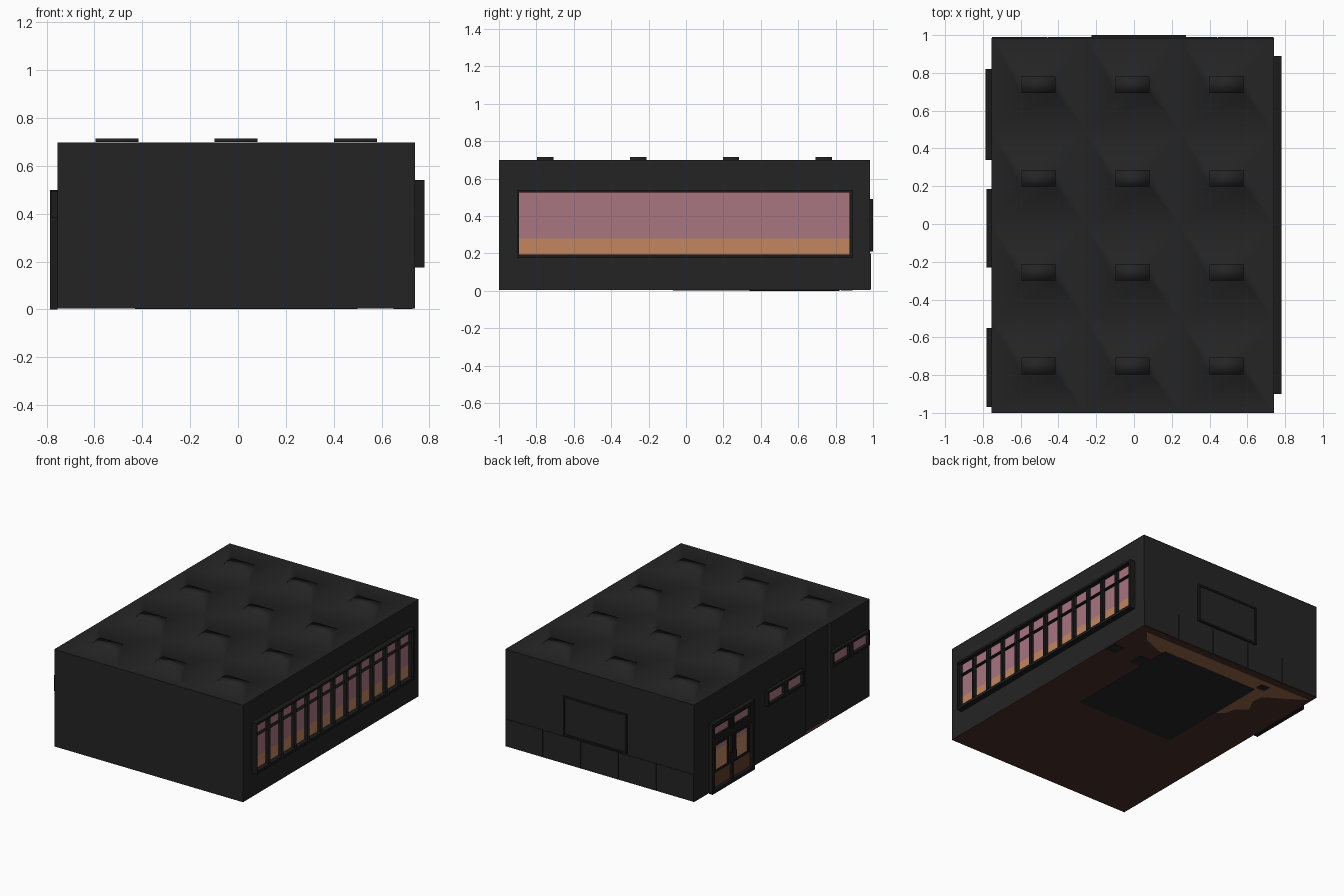
import bpy, bmesh

if "Cube" in bpy.data.objects:
    bpy.data.objects.remove(bpy.data.objects["Cube"])


def srgb(c):
    c /= 255
    return c / 12.92 if c <= 0.04045 else ((c + 0.055) / 1.055) ** 2.4


def mat(name, r, g, b):
    m = bpy.data.materials.new(name)
    m.diffuse_color = (srgb(r), srgb(g), srgb(b), 1)
    m.use_nodes = True
    m.node_tree.nodes["Principled BSDF"].inputs["Base Color"].default_value = m.diffuse_color
    return m


WALL = mat("charcoal wall", 36, 36, 36)
TRIM = mat("black trim", 27, 27, 27)
FLOOR = mat("dark brown floor", 72, 46, 38)
TAN = mat("tan floor patch", 155, 104, 76)
PINK = mat("dusk pink", 168, 117, 128)
ORANGE = mat("dusk orange", 194, 134, 96)
DOOR = mat("door brown", 96, 60, 42)


def finish(name, bm, m):
    bmesh.ops.recalc_face_normals(bm, faces=bm.faces)
    me = bpy.data.meshes.new(name)
    bm.to_mesh(me)
    bm.free()
    me.materials.append(m)
    o = bpy.data.objects.new(name, me)
    bpy.context.collection.objects.link(o)
    return o


def add_box(bm, x, y, z):
    r = bmesh.ops.create_cube(bm, size=1)
    for v in r["verts"]:
        v.co = [a[0] + (c + 0.5) * (a[1] - a[0]) for a, c in zip((x, y, z), v.co)]


def box(name, m, *dims):
    """Each entry of dims is (x range, y range, z range)."""
    bm = bmesh.new()
    for d in dims:
        add_box(bm, *d)
    return finish(name, bm, m)


def frame_x(name, m, x, y, z, w):
    """Rectangular frame lying in the yz plane."""
    (a, b), (c, d) = y, z
    return box(name, m, (x, (a, a + w), z), (x, (b - w, b), z),
               (x, (a + w, b - w), (c, c + w)), (x, (a + w, b - w), (d - w, d)))


def sheets(name, m, quads):
    """Zero thickness faces."""
    bm = bmesh.new()
    for q in quads:
        bm.faces.new([bm.verts.new(p) for p in q])
    return finish(name, bm, m)


X0, X1, Y0, Y1, H = -0.755, 0.74, -1.0, 0.985, 0.70

# Room shell with a shallow pilaster recess in the left wall
box("room_shell", WALL,
    ((X0 + 0.02, X1), (Y0, Y1), (0.006, H - 0.002)),
    ((X0, X0 + 0.02), (Y0, -0.56), (0.006, H - 0.002)),
    ((X0, X0 + 0.02), (-0.28, Y1), (0.006, H - 0.002)))

# Ceiling tiles, each with a raised light housing
bm = bmesh.new()
tw, td = (X1 - X0) / 3, (Y1 - Y0) / 4
for i in range(3):
    for j in range(4):
        xa, ya = X0 + i * tw, Y0 + j * td
        cx, cy = xa + tw / 2, ya + td / 2
        outer = [(xa, ya), (xa + tw, ya), (xa + tw, ya + td), (xa, ya + td)]
        inner = [(cx + sx * 0.09, cy + sy * 0.044)
                 for sx, sy in ((-1, -1), (1, -1), (1, 1), (-1, 1))]
        rings = [[bm.verts.new((*p, z)) for p in r]
                 for r, z in ((outer, H), (inner, H), (inner, H + 0.015))]
        for lo, hi in zip(rings, rings[1:]):
            for k in range(4):
                n = (k + 1) % 4
                bm.faces.new((lo[k], lo[n], hi[n], hi[k]))
        bm.faces.new(rings[2])
tiles = finish("ceiling_tiles", bm, WALL)
for p in tiles.data.polygons:
    p.use_smooth = True
# make the tiles face up
if tiles.data.polygons[0].normal.z < 0:
    tiles.data.flip_normals()

# Floor, its light patch and the dark rug, seen from below
box("floor", FLOOR, ((X0, X1), (Y0, Y1), (0.004, 0.008)))
patch = [(0.67, 0.93), (0.6, 0.85), (0.45, 0.79), (-0.3, 0.79), (-0.3, 0.5),
         (-0.37, 0.4), (-0.42, 0.44), (-0.44, 0.52), (-0.51, 0.58),
         (-0.46, 0.68), (-0.47, 0.76), (-0.6, 0.84), (-0.73, 0.93)]
sheets("floor_patch", TAN, [[(x, y, 0.0025) for x, y in patch[::-1]]])
box("rug", WALL, ((-0.37, 0.41), (-0.07, 0.81), (0.001, 0.006)))
box("floor_feet", WALL, ((0.65, 0.73), (0.58, 0.67), (0.001, 0.006)),
    ((0.4, 0.5), (0.56, 0.66), (0.001, 0.006)),
    ((-0.43, -0.36), (0.83, 0.89), (0.001, 0.006)))

# Long right window: outer frame, sky sheets and hollow mullion fins
GA, GB = -0.893, 0.875
box("right_window_frame", TRIM,
    ((X1, 0.78), (-0.90, 0.89), (0.175, 0.195)),
    ((X1, 0.78), (-0.90, 0.89), (0.525, 0.54)),
    ((X1, 0.78), (-0.90, GA), (0.195, 0.525)),
    ((X1, 0.78), (GB, 0.89), (0.195, 0.525)))


def glass_x(name, m, x, y, z):
    return box(name, m, ((x - 0.002, x + 0.002), y, z))


glass_x("right_sky_upper", PINK, 0.745, (GA, GB), (0.28, 0.525))
glass_x("right_sky_lower", ORANGE, 0.745, (GA, GB), (0.195, 0.28))
fins = []
xa, xb = 0.747, 0.772
for i in range(13):
    yc = GA + (GB - GA) * i / 12
    for y in (yc - 0.01, yc + 0.01):
        if GA < y < GB:
            fins.append([(xa, y, 0.195), (xb, y, 0.195), (xb, y, 0.525), (xa, y, 0.525)])
for z in (0.435, 0.447):
    fins.append([(xa, GA, z), (0.76, GA, z), (0.76, GB, z), (xa, GB, z)])
sheets("right_window_mullions", TRIM, fins)

# Board and wainscot panels on the back wall
bx, bz = (-0.225, 0.275), (0.21, 0.49)
box("back_board", WALL, ((bx[0] + 0.012, bx[1] - 0.012), (Y1, 0.993),
                         (bz[0] + 0.012, bz[1] - 0.012)))
w = 0.012
box("back_board_frame", TRIM,
    (bx, (Y1, 1.0), (bz[0], bz[0] + w)), (bx, (Y1, 1.0), (bz[1] - w, bz[1])),
    ((bx[0], bx[0] + w), (Y1, 1.0), bz), ((bx[1] - w, bx[1]), (Y1, 1.0), bz))
n = 5
box("wainscot_panels", WALL, *[
    ((X0 + (X1 - X0) * i / n + 0.002, X0 + (X1 - X0) * (i + 1) / n - 0.002),
     (Y1, Y1 + 0.004), (0.006, 0.2)) for i in range(n)])

# Two high twin windows on the left wall
for k, (a, b) in enumerate(((-0.23, 0.185), (-0.97, -0.55))):
    frame_x(f"high_window_frame_{k}", TRIM, (-0.78, X0), (a, b), (0.385, 0.495), 0.017)
    mid = (a + b) / 2
    box(f"high_window_post_{k}", TRIM, ((-0.78, X0), (mid - 0.022, mid + 0.022), (0.4, 0.48)))
    glass_x(f"high_window_glass_{k}", PINK, X0 - 0.003, (a + 0.01, b - 0.01), (0.395, 0.485))

# Double door with transom on the left wall
D0, D1 = 0.34, 0.82
DM = (D0 + D1) / 2
frame_x("door_frame", TRIM, (-0.785, X0), (D0, D1), (0.0, 0.50), 0.025)
box("door_transom_bar", TRIM, ((-0.785, X0), (D0, D1), (0.35, 0.385)))
box("door_center_post", TRIM, ((-0.78, X0), (DM - 0.012, DM + 0.012), (0.0, 0.5)))
for k, (a, b) in enumerate(((D0 + 0.025, DM - 0.012), (DM + 0.012, D1 - 0.025))):
    box(f"door_leaf_{k}", DOOR, ((-0.763, X0), (a, b), (0.02, 0.35)))
    ga, gb = a + 0.035, b - 0.035
    glass_x(f"door_glass_lower_{k}", ORANGE, -0.764, (ga, gb), (0.15, 0.29))
    glass_x(f"door_glass_upper_{k}", PINK, -0.764, (ga, gb), (0.29, 0.325))
    frame_x(f"door_glass_frame_{k}", TRIM, (-0.771, -0.763),
            (ga - 0.015, gb + 0.015), (0.135, 0.34), 0.016)
    glass_x(f"transom_glass_{k}", PINK, X0 - 0.003, (a, b), (0.385, 0.475))
    frame_x(f"transom_frame_{k}", TRIM, (-0.772, X0), (a, b), (0.385, 0.475), 0.016)
    hy = DM + (0.03 if k else -0.03)
    box(f"door_handle_{k}", TRIM, ((-0.785, -0.763), (hy - 0.007, hy + 0.007), (0.15, 0.22)))
